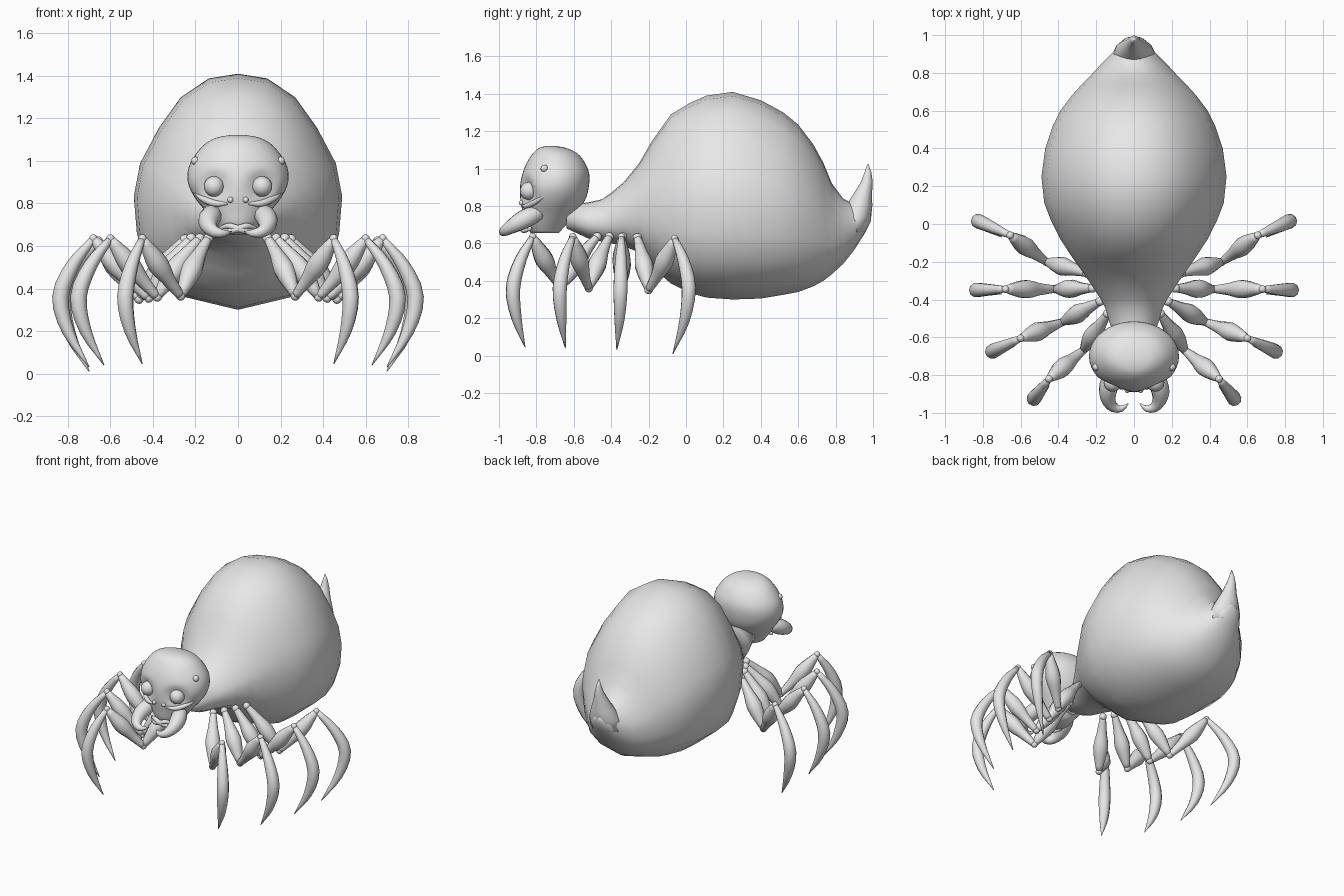
import bpy, bmesh, math
from mathutils import Vector

if "Cube" in bpy.data.objects:
    bpy.data.objects.remove(bpy.data.objects["Cube"])

grey = bpy.data.materials.new("plain_grey")
grey.diffuse_color = (0.8, 0.8, 0.8, 1)
grey.use_nodes = True
grey.node_tree.nodes["Principled BSDF"].inputs["Base Color"].default_value = grey.diffuse_color


def finish(name, bm):
    """Turn a bmesh into a smooth, single-colour object."""
    bmesh.ops.recalc_face_normals(bm, faces=bm.faces[:])
    for f in bm.faces:
        f.smooth = True
    me = bpy.data.meshes.new(name)
    bm.to_mesh(me)
    bm.free()
    me.materials.append(grey)
    ob = bpy.data.objects.new(name, me)
    bpy.context.collection.objects.link(ob)
    return ob


def loft(name, rings):
    """Skin a list of closed rings and cap both ends."""
    bm = bmesh.new()
    vs = [[bm.verts.new(p) for p in r] for r in rings]
    n = len(vs[0])
    for a, b in zip(vs, vs[1:]):
        for i in range(n):
            j = (i + 1) % n
            bm.faces.new((a[i], a[j], b[j], b[i]))
    for r in (vs[0], vs[-1]):
        c = bm.verts.new(sum((v.co for v in r), Vector()) / n)
        for i in range(n):
            bm.faces.new((r[i], r[(i + 1) % n], c))
    return finish(name, bm)


def spline(pts, steps):
    """Catmull-Rom interpolation of tuples of any length."""
    pts = [Vector(p) for p in pts]
    ext = [pts[0] * 2 - pts[1]] + pts + [pts[-1] * 2 - pts[-2]]
    out = []
    for a, b, c, d in zip(ext, ext[1:], ext[2:], ext[3:]):
        for k in range(steps):
            t = k / steps
            out.append(0.5 * (2 * b + (c - a) * t + (2 * a - 5 * b + 4 * c - d) * t * t
                              + (3 * b - a - 3 * c + d) * t ** 3))
    return out + [pts[-1]]


def tube(name, pts, steps=3, sides=10):
    """Round tapered tube through (x, y, z, radius) points."""
    pts = spline(pts, steps)
    cs = [p.to_3d() if len(p) == 3 else Vector(p[:3]) for p in pts]
    rings, prev, u = [], None, None
    for i, c in enumerate(cs):
        t = (cs[min(i + 1, len(cs) - 1)] - cs[max(i - 1, 0)]).normalized()
        if prev is None:
            u = t.orthogonal().normalized()
        else:
            u = prev.rotation_difference(t) @ u
        u = (u - t * u.dot(t)).normalized()
        w, prev, r = t.cross(u), t, max(pts[i][3], 0.002)
        rings.append([c + (u * math.cos(a) + w * math.sin(a)) * r
                      for a in (2 * math.pi * k / sides for k in range(sides))])
    return loft(name, rings)


def ball(name, c, r, scale=(1, 1, 1)):
    bm = bmesh.new()
    bmesh.ops.create_uvsphere(bm, u_segments=16, v_segments=10, radius=r)
    for v in bm.verts:
        v.co = Vector(a * s for a, s in zip(v.co, scale)) + Vector(c)
    return finish(name, bm)


# Body: half cross-section (width, height fraction) swept along y
half = [(0, 1), (.28, .98), (.55, .90), (.76, .77), (.94, .62), (1, .48),
        (.97, .32), (.86, .18), (.52, .055), (0, 0)]
section = half + [(-x, z) for x, z in half[-2:0:-1]]
# y, bottom, top, half width
body = [(-.64, .68, .80, .09), (-.52, .625, .82, .13), (-.45, .61, .835, .15),
        (-.40, .60, .87, .175), (-.33, .585, .93, .22), (-.25, .55, 1.03, .275),
        (-.18, .47, 1.15, .325), (-.08, .385, 1.29, .39), (.02, .335, 1.35, .44),
        (.11, .31, 1.39, .475), (.25, .30, 1.41, .49), (.40, .305, 1.365, .47),
        (.52, .325, 1.30, .43), (.60, .34, 1.235, .39), (.68, .37, 1.13, .33),
        (.735, .40, 1.03, .28), (.78, .435, .92, .235), (.84, .49, .84, .18),
        (.90, .565, .81, .12), (.96, .66, .78, .07), (.99, .72, .77, .03)]
loft("body", [[(x * w, y, b + z * (t - b)) for x, z in section] for y, b, t, w in body])

# Tail spike: z, centre y, half depth, half width
spike = [(.66, .885, .075, .12), (.74, .905, .085, .105), (.80, .925, .071, .08),
         (.87, .947, .048, .05), (.93, .967, .031, .03), (.98, .973, .018, .016),
         (1.025, .972, .002, .002)]
loft("tail_spike", [[(w * math.cos(a), y + d * math.sin(a), z)
                     for a in (math.pi * k / 6 for k in range(12))] for z, y, d, w in spike])

# Head: z, front y, back y, half width
head = [(.655, -.83, -.68, .07), (.70, -.86, -.64, .105), (.76, -.872, -.59, .15),
        (.83, -.885, -.54, .205), (.90, -.888, -.52, .236), (.97, -.875, -.517, .232),
        (1.03, -.852, -.54, .20), (1.08, -.82, -.58, .155), (1.11, -.785, -.64, .10),
        (1.121, -.745, -.70, .04)]
rings = []
for z, f, b, w in spline(head, 3):
    ring = []
    for k in range(40):
        a = 2 * math.pi * k / 40
        x, y = w * math.cos(a), (f + b) / 2 + (b - f) / 2 * math.sin(a)
        # hollow eye sockets
        d = math.hypot(abs(x) - .113, z - .88) / .08
        if d < 1 and y < -.72:
            y += .035 * (1 - d * d)
        ring.append((x, y, z))
    rings.append(ring)
loft("head", rings)

# Mouth lips
for name, z, dip in (("upper_lip", .695, .012), ("lower_lip", .668, -.012)):
    tube(name, [(-.09, -.83, .68, .008), (-.045, -.865, z, .014), (0, -.875, z - dip, .016),
                (.045, -.865, z, .014), (.09, -.83, .68, .008)], sides=8)

# Legs: hip, elbow, knee, outer bulge, tip
legs = [
    ((.14, -.475, .635), (.27, -.67, .365), (.45, -.82, .635), (.53, -.925, .36), (.45, -.86, .045)),
    ((.18, -.41, .635), (.38, -.52, .36), (.60, -.605, .635), (.75, -.675, .36), (.63, -.645, .04)),
    ((.22, -.34, .635), (.42, -.345, .355), (.68, -.345, .635), (.835, -.35, .36), (.70, -.37, .03)),
    ((.25, -.26, .63), (.465, -.20, .35), (.655, -.06, .625), (.825, .015, .36), (.70, -.07, .01)),
]

for side, s in (("right", 1), ("left", -1)):
    def m(x, y, z, *r):
        return (s * x, y, z, *r)

    # Eyes
    ball(side + "_eye", m(.113, -.84, .88), .048)
    ball(side + "_side_eye", m(.2, -.757, 1.0), .02)
    ball(side + "_small_eye", m(.036, -.88, .817), .014)
    # Cheek and brow ridges
    tube(side + "_cheek_ridge", [m(.05, -.872, .80, .006), m(.11, -.85, .80, .016),
                                 m(.17, -.80, .825, .014), m(.21, -.75, .86, .004)], sides=8)
    # Hooked fangs
    tube(side + "_fang", [m(.11, -.77, .765, .03), m(.125, -.83, .745, .05), m(.14, -.89, .715, .048),
                          m(.132, -.94, .685, .036), m(.105, -.972, .665, .027),
                          m(.065, -.977, .66, .017), m(.03, -.95, .668, .002)], steps=2)

    for i, pts in enumerate(legs, 1):
        hip, elbow, knee, bulge, tip = (Vector(m(*p)) for p in pts)
        label = f"{side}_leg_{i}_"
        up = Vector((0, 0, 1))
        # Upper and middle segments: swollen between thin joints
        for part, a, b, r, lift in (("upper", hip, elbow, .05, .015),
                                    ("middle", elbow, knee, .05, -.01)):
            prof = [(0, .02), (.15, .026), (.35, .7 * r), (.58, r), (.8, .75 * r), (1, .018)]
            tube(label + part, [(*(a.lerp(b, t) + up * lift * math.sin(math.pi * t)), q)
                                for t, q in prof], steps=2)
        # Lower segment: curved claw
        p1 = knee.lerp(bulge, .62) + up * .045
        p2 = bulge.lerp(tip, .5) + (bulge - tip).to_2d().to_3d() * .22
        tube(label + "claw", [(*knee, .016), (*p1, .032), (*bulge, .039), (*p2, .028),
                              (*tip, .002)])
        # Joints
        ball(label + "hip", hip, .024)
        ball(label + "elbow", elbow, .022)
        ball(label + "knee", knee, .02)
